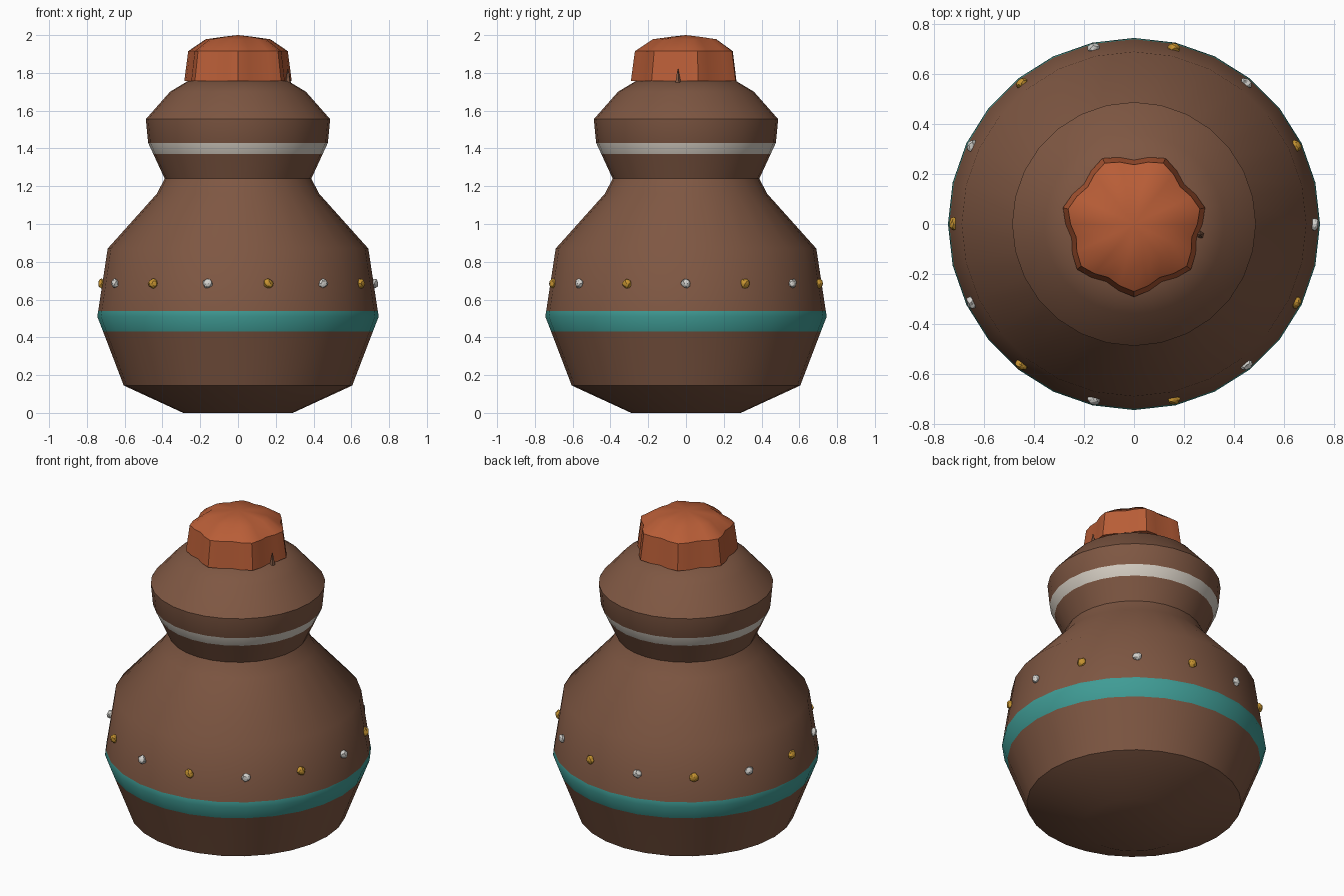
import bpy, bmesh, math, random
from mathutils import Vector

random.seed(4)
cube = bpy.data.objects.get("Cube")
if cube:
    bpy.data.objects.remove(cube)


def material(name, rgb):
    m = bpy.data.materials.new(name)
    m.use_nodes = True
    m.diffuse_color = (*rgb, 1)
    m.node_tree.nodes["Principled BSDF"].inputs["Base Color"].default_value = (*rgb, 1)
    return m


brown = material("brown clay", (0.21, 0.095, 0.055))
teal = material("teal glaze", (0.05, 0.33, 0.30))
cream = material("cream glaze", (0.65, 0.60, 0.53))
orange = material("orange stopper", (0.48, 0.11, 0.038))
silver = material("silver bead", (0.66, 0.65, 0.62))
gold = material("gold bead", (0.56, 0.29, 0.03))

SIDES = 28


def lathe(name, profile, mats, wave=lambda a: 1.0, smooth=40):
    """Revolve (radius, z) points; wave scales the radius around the circle."""
    bm = bmesh.new()
    rings = []
    for r, z in profile:
        ring = []
        for i in range(SIDES):
            a = math.tau * i / SIDES
            k = r * wave(a)
            ring.append(bm.verts.new((k * math.cos(a), k * math.sin(a), z)))
        rings.append(ring)
    for low, high in zip(rings, rings[1:]):
        for i in range(SIDES):
            j = (i + 1) % SIDES
            bm.faces.new((low[i], low[j], high[j], high[i]))
    bm.faces.new(rings[0][::-1])
    # close the top with a fan to a centre point
    tip = bm.verts.new((0, 0, profile[-1][1] + 0.008))
    for i in range(SIDES):
        bm.faces.new((rings[-1][i], rings[-1][(i + 1) % SIDES], tip))
    return finish(name, bm, mats, smooth)


def finish(name, bm, mats, smooth=None):
    bmesh.ops.recalc_face_normals(bm, faces=bm.faces)
    me = bpy.data.meshes.new(name)
    bm.to_mesh(me)
    bm.free()
    for m in mats:
        me.materials.append(m)
    ob = bpy.data.objects.new(name, me)
    bpy.context.collection.objects.link(ob)
    if smooth:
        bpy.ops.object.select_all(action='DESELECT')
        ob.select_set(True)
        bpy.context.view_layer.objects.active = ob
        bpy.ops.object.shade_smooth_by_angle(angle=math.radians(smooth))
    return ob


# Jar body with painted bands
body = lathe("jar_body", [
    (0.29, 0), (0.605, 0.145), (0.714, 0.43), (0.745, 0.51), (0.74, 0.54),
    (0.69, 0.87), (0.43, 1.16), (0.388, 1.24), (0.448, 1.37), (0.476, 1.43),
    (0.488, 1.555), (0.36, 1.70), (0.265, 1.757), (0.1, 1.77)],
    [brown, teal, cream])
for p in body.data.polygons:
    if 0.43 < p.center.z < 0.54:
        p.material_index = 1
    elif 1.37 < p.center.z < 1.43:
        p.material_index = 2

# Seven-lobed stopper
lathe("stopper", [(0.274, 1.757), (0.254, 1.915), (0.165, 1.978), (0.07, 1.992)],
      [orange], lambda a: 1 + 0.065 * math.cos(7 * (a + math.pi / 2)), 30)

# Small thorn beside the stopper
bm = bmesh.new()
bmesh.ops.create_cone(bm, cap_ends=True, segments=5, radius1=0.016, radius2=0.002, depth=0.07)
bmesh.ops.translate(bm, verts=bm.verts, vec=(0.265, -0.043, 1.785))
finish("thorn", bm, [brown])

# Alternating beads around the belly
for i in range(14):
    a = math.tau * i / 14
    bm = bmesh.new()
    bmesh.ops.create_icosphere(bm, subdivisions=2, radius=0.026)
    for v in bm.verts:
        v.co *= random.uniform(0.85, 1.1)
    bmesh.ops.scale(bm, verts=bm.verts, vec=(0.75, 1, 1))
    bmesh.ops.rotate(bm, verts=bm.verts, matrix=Vector((1, 0, 0)).rotation_difference(
        Vector((math.cos(a), math.sin(a), 0))).to_matrix())
    bmesh.ops.translate(bm, verts=bm.verts,
                        vec=(0.722 * math.cos(a), 0.722 * math.sin(a), 0.685))
    finish(f"bead_{i + 1}", bm, [gold if i % 2 else silver])
